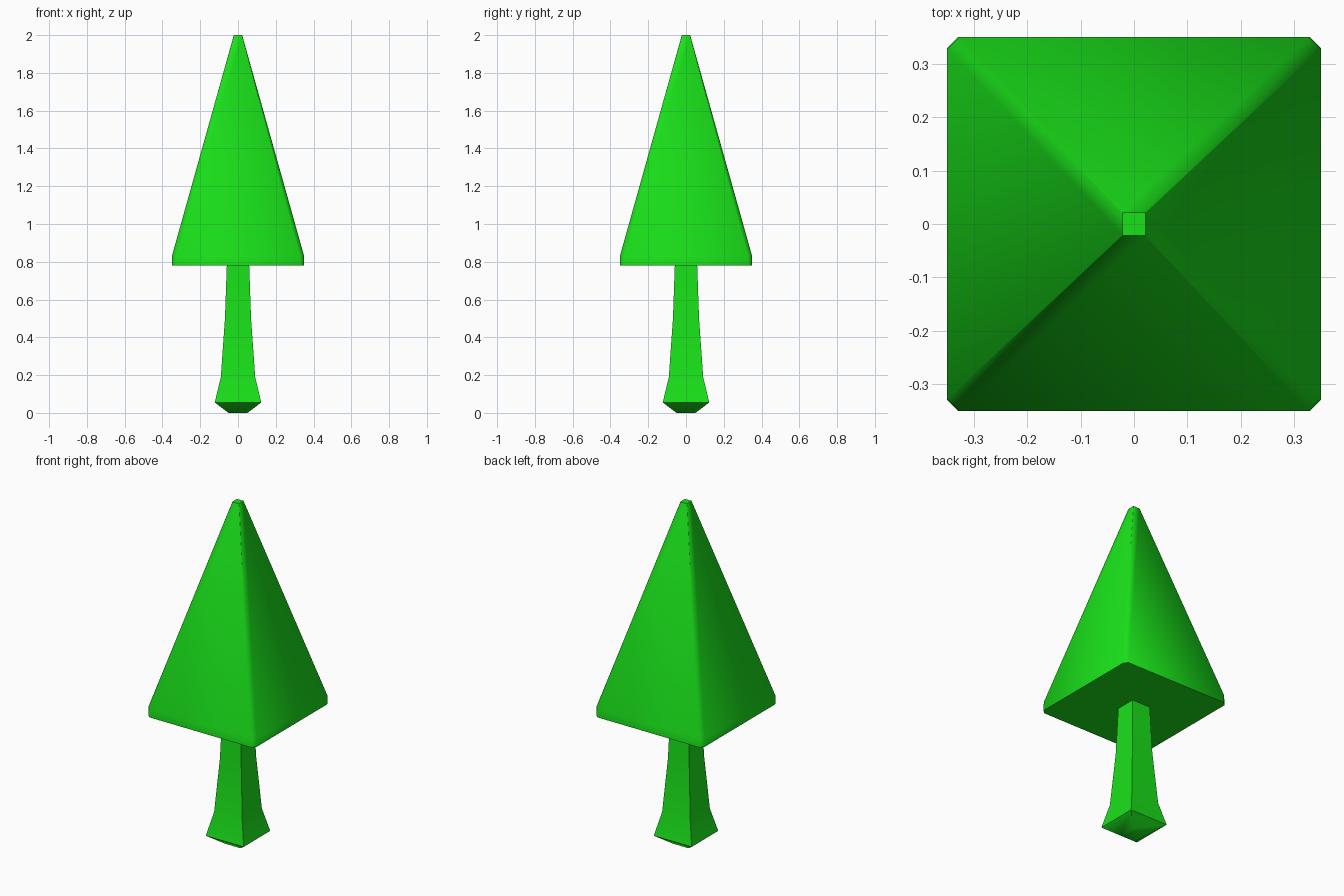
import bpy, bmesh, math

if "Cube" in bpy.data.objects:
    bpy.data.objects.remove(bpy.data.objects["Cube"])

green = bpy.data.materials.new("green")
green.diffuse_color = (0.01, 0.75, 0.01, 1)
green.use_nodes = True
green.node_tree.nodes["Principled BSDF"].inputs["Base Color"].default_value = green.diffuse_color


def square_ring(half, cut):
    """Square outline, with its corners cut off when cut > 0."""
    a, b = half, half - cut
    if cut == 0:
        return [(a, -a), (a, a), (-a, a), (-a, -a)]
    return [(a, -b), (a, b), (b, a), (-b, a), (-a, b), (-a, -b), (-b, -a), (b, -a)]


def loft(name, sections, smooth_angle):
    """Join square sections given as (z, half width, corner cut)."""
    bm = bmesh.new()
    rings = [[bm.verts.new((x, y, z)) for x, y in square_ring(h, c)]
             for z, h, c in sections]
    n = len(rings[0])
    for low, high in zip(rings, rings[1:]):
        for i in range(n):
            j = (i + 1) % n
            bm.faces.new((low[i], low[j], high[j], high[i]))
    bm.faces.new(rings[0][::-1])
    bm.faces.new(rings[-1])
    bmesh.ops.recalc_face_normals(bm, faces=bm.faces)
    mesh = bpy.data.meshes.new(name)
    bm.to_mesh(mesh)
    bm.free()
    mesh.materials.append(green)
    obj = bpy.data.objects.new(name, mesh)
    bpy.context.collection.objects.link(obj)
    bpy.ops.object.select_all(action='DESELECT')
    obj.select_set(True)
    bpy.context.view_layer.objects.active = obj
    bpy.ops.object.shade_smooth_by_angle(angle=math.radians(smooth_angle))
    return obj


# Flared square trunk
loft("trunk", [(0, 0.05, 0), (0.055, 0.123, 0), (0.19, 0.091, 0),
               (0.5, 0.069, 0), (0.79, 0.059, 0)], 40)

# Pyramid canopy with a short rim and bevelled corners
loft("canopy", [(0.78, 0.35, 0.02), (0.83, 0.35, 0.022), (2.0, 0.022, 0.002)], 55)
